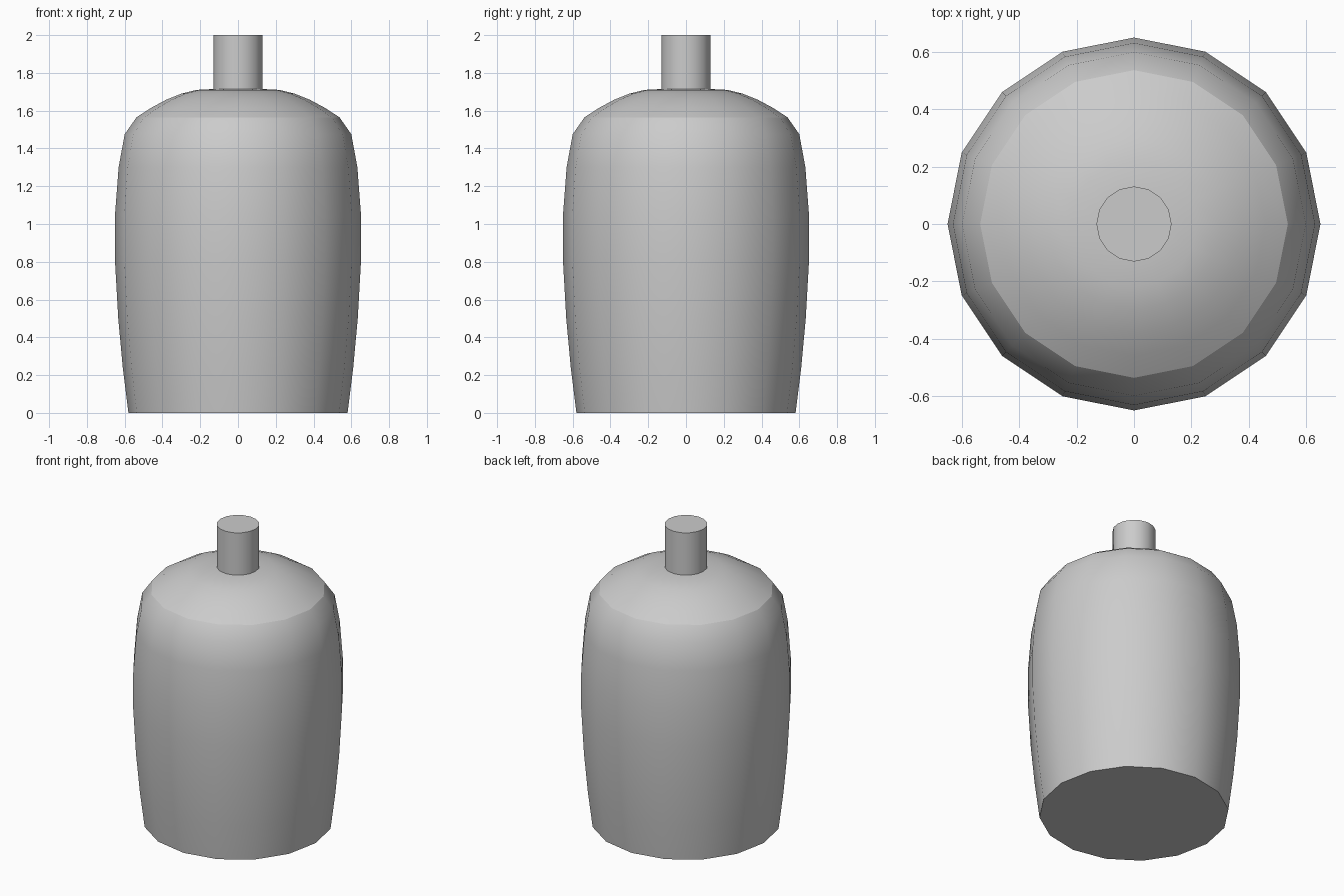
import bpy, bmesh
from math import cos, sin, tau, radians

if "Cube" in bpy.data.objects:
    bpy.data.objects.remove(bpy.data.objects["Cube"])

SIDES = 16


def lathe(name, profile, sides, sharp_rings):
    """Spin an (r, z) profile around z, with capped ends and chosen creases."""
    bm = bmesh.new()
    rings = [[bm.verts.new((r * cos(tau * i / sides), r * sin(tau * i / sides), z))
              for i in range(sides)] for r, z in profile]
    for a, b in zip(rings, rings[1:]):
        for i in range(sides):
            j = (i + 1) % sides
            bm.faces.new((a[i], a[j], b[j], b[i])).smooth = True
    bm.faces.new(rings[0][::-1])
    bm.faces.new(rings[-1])
    for k in sharp_rings:
        ring = rings[k]
        for i in range(sides):
            bm.edges.get((ring[i], ring[(i + 1) % sides])).smooth = False
    mesh = bpy.data.meshes.new(name)
    bm.to_mesh(mesh)
    bm.free()
    obj = bpy.data.objects.new(name, mesh)
    bpy.context.collection.objects.link(obj)
    return obj


# Bulging body with a crease where the shoulder begins
body = [(0.58, 0), (0.61, 0.24), (0.634, 0.50), (0.651, 0.80), (0.651, 1.05),
        (0.632, 1.30), (0.60, 1.475), (0.537, 1.565), (0.46, 1.615),
        (0.38, 1.658), (0.30, 1.69), (0.22, 1.71), (0.12, 1.715)]
lathe("bottle_body", body, SIDES, [0, 7])

# Straight neck
lathe("bottle_neck", [(0.131, 1.70), (0.131, 2.0)], SIDES, [0, 1])
